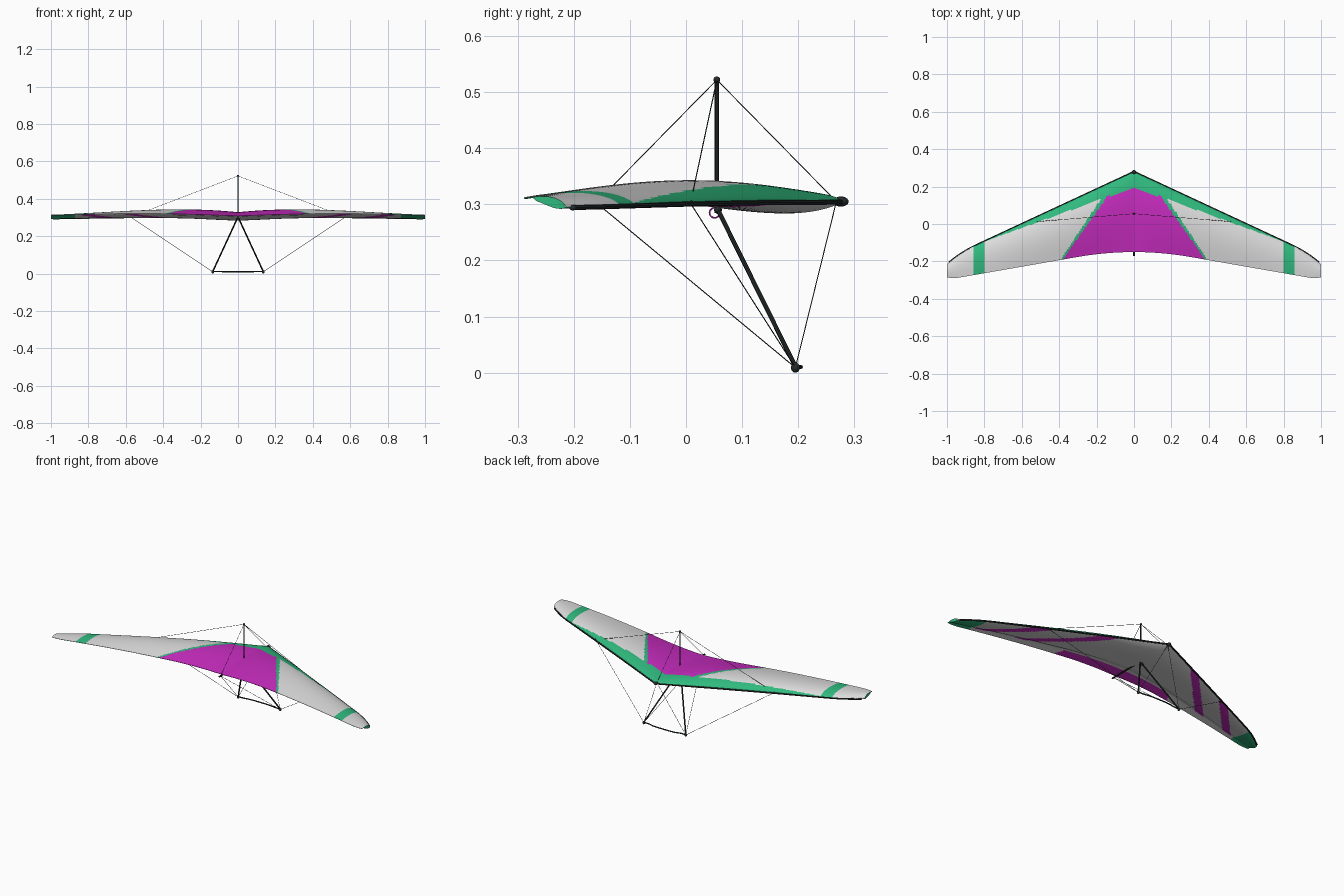
import bpy, bmesh, math
from mathutils import Vector

if "Cube" in bpy.data.objects:
    bpy.data.objects.remove(bpy.data.objects["Cube"])


def material(name, rgb):
    m = bpy.data.materials.new(name)
    m.diffuse_color = (*rgb, 1)
    m.use_nodes = True
    m.node_tree.nodes["Principled BSDF"].inputs["Base Color"].default_value = m.diffuse_color
    return m


WHITE = material("sail white", (0.72, 0.72, 0.72))
GREEN = material("sail green", (0.03, 0.49, 0.21))
MAGENTA = material("sail magenta", (0.57, 0.025, 0.52))
BLACK = material("frame black", (0.018, 0.024, 0.024))
WIRE = material("wire grey", (0.04, 0.04, 0.04))


def smooth(ob, angle=40):
    bpy.ops.object.select_all(action='DESELECT')
    ob.select_set(True)
    bpy.context.view_layer.objects.active = ob
    bpy.ops.object.shade_smooth_by_angle(angle=math.radians(angle))


def tube(name, pts, r, mat, sides=2):
    """Round tube along a list of points."""
    cu = bpy.data.curves.new(name, 'CURVE')
    cu.dimensions = '3D'
    cu.bevel_depth, cu.bevel_resolution, cu.use_fill_caps = r, sides, True
    sp = cu.splines.new('POLY')
    sp.points.add(len(pts) - 1)
    for p, co in zip(sp.points, pts):
        p.co = (*co, 1)
    cu.materials.append(mat)
    ob = bpy.data.objects.new(name, cu)
    bpy.context.collection.objects.link(ob)
    bpy.ops.object.select_all(action='DESELECT')
    ob.select_set(True)
    bpy.context.view_layer.objects.active = ob
    bpy.ops.object.convert(target='MESH')
    smooth(bpy.context.object)


def ball(name, loc, radii, mat):
    bpy.ops.mesh.primitive_uv_sphere_add(segments=16, ring_count=10, radius=1, location=loc)
    ob = bpy.context.object
    ob.name, ob.scale = name, radii
    ob.data.materials.append(mat)
    smooth(ob, 60)


# ---- sail shape: outline, camber and belly as functions of span x and chord t
def lead_y(x):
    return 0.28 - 0.465 * x - 1.3 * max(0, x - 0.85) ** 2


def trail_y(x):
    if x < 0.3:
        return -0.15 - 0.29 * x * x
    return -0.176 - 0.174 * (x - 0.3) + 2.5 * max(0, x - 0.93) ** 2


def lead_z(x):
    return 0.305 - 0.010 * x * x


def hump(t, a, b):
    p = a / (a + b)
    return t ** a * (1 - t) ** b / (p ** a * (1 - p) ** b)


def sail_point(x, t, top):
    ax = abs(x)
    y = lead_y(ax) + (trail_y(ax) - lead_y(ax)) * t
    trail_z = 0.308 + 0.011 * math.sin(math.pi * ax) + 0.003 * ax
    chord = lead_z(ax) + (trail_z - lead_z(ax)) * t
    camber = 0.022 + 0.09 * ax - 0.20 * ax ** 2 + 0.10 * ax ** 3
    z = chord + camber * hump(t, 0.6, 1.1)
    if not top:
        belly = 0.005 + 0.017 / (1 + (ax / 0.25) ** 2)
        low = chord - belly * hump(t, 0.9, 2.7)
        k = min(1, max(0, (t - 0.72) / 0.13))
        k = k * k * (3 - 2 * k)
        z = low + (z - 0.0015 - low) * k      # single skin near the trailing edge
    return Vector((x, y, z))


# ---- sail colour rules (0 white, 1 green, 2 magenta)
def top_colour(x, y):
    x = abs(x)
    edge = lead_y(x) - 0.083 * max(0, 1 - x / 0.82)
    if y > min(edge, 0.20):
        return 1
    if x < 0.135 + 0.70 * (0.16 - y):
        return 2
    if x < 0.18 + 0.66 * (0.13 - y) or 0.80 < x < 0.856:
        return 1
    return 0


def under_colour(x, y, t):
    x = abs(x)
    if x > 0.87:
        return 1
    if t > 0.85:
        return 2 if x < 0.135 + 0.70 * (0.16 - y) else 0
    for x0, y0 in ((0.324, 0.10), (0.636, -0.045)):
        if abs(x - x0 - 0.93 * (y0 - y)) < 0.028:
            return 2
    return 0


# ---- sail mesh: closed rings of top and under skin, swept over the span
NX, NT = 280, 44
ts = [(1 - math.cos(math.pi * i / NT)) / 2 for i in range(NT + 1)]
ring = [(t, True) for t in reversed(ts)] + [(t, False) for t in ts[1:]]
bm = bmesh.new()
rows = []
for i in range(NX + 1):
    x = -1 + 2 * i / NX
    rows.append([bm.verts.new(sail_point(x, t, top)) for t, top in ring])
n = len(ring)
for a, b in zip(rows, rows[1:]):
    for j in range(n):
        k = (j + 1) % n
        f = bm.faces.new((a[j], a[k], b[k], b[j]))
        c = f.calc_center_median()
        if j < NT:
            f.material_index = top_colour(c.x, c.y)
        else:
            f.material_index = under_colour(c.x, c.y, ring[j][0])
for row in (rows[0], rows[-1]):
    bm.faces.new(row).material_index = 1
bmesh.ops.recalc_face_normals(bm, faces=bm.faces)
me = bpy.data.meshes.new("sail")
bm.to_mesh(me)
bm.free()
for m in (WHITE, GREEN, MAGENTA):
    me.materials.append(m)
sail = bpy.data.objects.new("sail", me)
bpy.context.collection.objects.link(sail)
smooth(sail, 50)

# ---- keel, nose, king post and hang loop
tube("keel", [(0, 0.28, 0.305), (0, -0.172, 0.303)], 0.0045, BLACK)
ball("nose_cap", (0, 0.276, 0.305), (0.012, 0.014, 0.009), BLACK)
tube("king_post", [(0, 0.055, 0.285), (0, 0.055, 0.523)], 0.0038, BLACK)
ball("king_post_cap", (0, 0.055, 0.522), (0.006, 0.006, 0.006), BLACK)
ball("apex_bracket", (0, 0.057, 0.290), (0.011, 0.007, 0.007), BLACK)
bpy.ops.mesh.primitive_torus_add(location=(0, 0.051, 0.285), rotation=(0, math.pi / 2, 0),
                                 major_radius=0.009, minor_radius=0.0015,
                                 major_segments=20, minor_segments=6)
loop = bpy.context.object
loop.name = "hang_loop"
loop.data.materials.append(MAGENTA)
smooth(loop, 80)

# ---- control bar, bowed forward
tube("base_bar", [(-0.135, 0.195, 0.011), (-0.10, 0.196, 0.011), (-0.07, 0.203, 0.010),
                  (-0.04, 0.205, 0.010), (0.04, 0.205, 0.010), (0.07, 0.203, 0.010),
                  (0.10, 0.196, 0.011), (0.135, 0.195, 0.011)], 0.0035, BLACK)

KING, NOSE, TAIL = (0, 0.055, 0.522), (0, 0.268, 0.305), (0, -0.16, 0.303)
for s, side in ((-1, "left"), (1, "right")):
    corner = (s * 0.135, 0.195, 0.009)
    joint = (s * 0.575, 0.008, 0.302)
    # leading edge spar with its end fittings
    xs = [0, 0.3, 0.6, 0.85, 0.90, 0.94, 0.97, 0.985]
    tube(side + "_leading_spar", [(s * x, lead_y(x), lead_z(x) - 0.001) for x in xs],
         0.0045, BLACK)
    ball(side + "_spar_tip", (s * 0.985, lead_y(0.985), 0.294), (0.006, 0.006, 0.005), BLACK)
    ball(side + "_spar_joint", joint, (0.007, 0.006, 0.006), BLACK)
    # control frame
    tube(side + "_downtube", [(s * 0.006, 0.057, 0.290), (s * 0.135, 0.195, 0.011)],
         0.004, BLACK)
    ball(side + "_bar_corner", corner, (0.008, 0.008, 0.009), BLACK)
    # rigging
    tube(side + "_upper_wire", [KING, joint], 0.001, WIRE, 1)
    tube(side + "_lower_wire", [corner, joint], 0.001, WIRE, 1)
    tube(side + "_front_wire", [corner, NOSE], 0.001, WIRE, 1)
    tube(side + "_rear_wire", [corner, TAIL], 0.001, WIRE, 1)
tube("upper_front_wire", [KING, NOSE], 0.001, WIRE, 1)
tube("upper_rear_wire", [KING, TAIL], 0.001, WIRE, 1)
